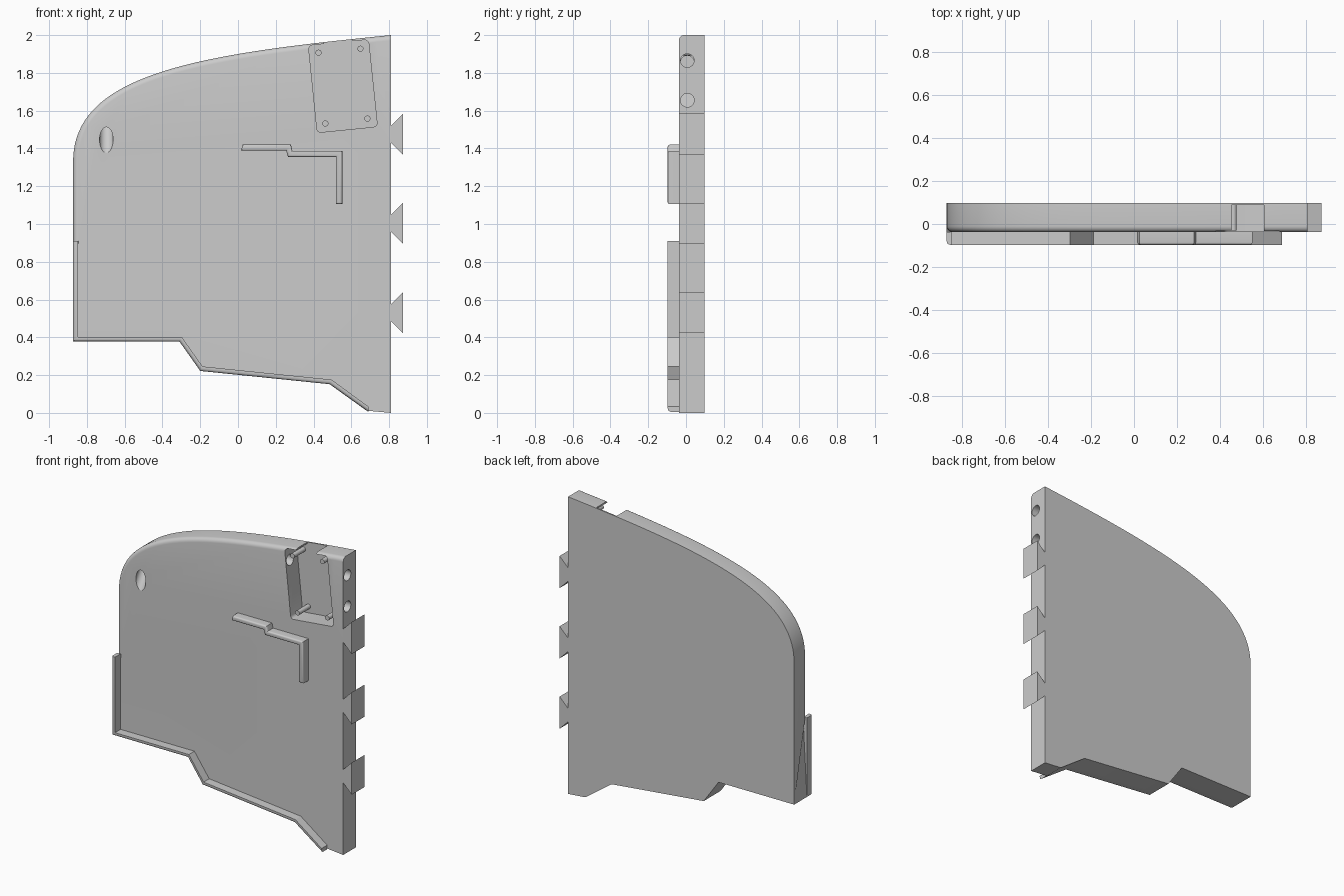
import bpy, bmesh, math
from mathutils import Vector

if "Cube" in bpy.data.objects:
    bpy.data.objects.remove(bpy.data.objects["Cube"])

FRONT, BACK, RAISED = -0.038, 0.097, -0.097


def prism(name, pts, y0, y1, width=0, pick=None, segments=4):
    """Extrude an x-z outline from y0 (front) to y1, bevelling the edges chosen by pick(a, b)."""
    bm = bmesh.new()
    face = bm.faces.new([bm.verts.new((x, y0, z)) for x, z in pts])
    ext = bmesh.ops.extrude_face_region(bm, geom=[face])["geom"]
    for v in ext:
        if isinstance(v, bmesh.types.BMVert):
            v.co.y = y1
    bmesh.ops.recalc_face_normals(bm, faces=bm.faces)
    if width:
        edges = [e for e in bm.edges if pick(e.verts[0].co, e.verts[1].co)]
        bmesh.ops.bevel(bm, geom=edges, offset=width, segments=segments,
                        profile=0.5, affect='EDGES', clamp_overlap=True)
    mesh = bpy.data.meshes.new(name)
    bm.to_mesh(mesh)
    bm.free()
    ob = bpy.data.objects.new(name, mesh)
    bpy.context.collection.objects.link(ob)
    return ob


def rod(name, loc, radius, length, rot):
    bpy.ops.mesh.primitive_cylinder_add(vertices=32, radius=radius, depth=length,
                                        location=loc, rotation=rot)
    ob = bpy.context.object
    ob.name = name
    return ob


def cut(target, cutter):
    mod = target.modifiers.new("cut", 'BOOLEAN')
    mod.operation, mod.solver, mod.object = 'DIFFERENCE', 'EXACT', cutter
    cutter.hide_render = True
    bpy.context.view_layer.update()
    with bpy.context.temp_override(object=target, active_object=target,
                                   selected_objects=[target]):
        bpy.ops.object.modifier_apply(modifier=mod.name)
    bpy.data.objects.remove(cutter, do_unlink=True)


def smooth(ob):
    bpy.ops.object.select_all(action='DESELECT')
    ob.select_set(True)
    bpy.context.view_layer.objects.active = ob
    bpy.ops.object.shade_smooth_by_angle(angle=math.radians(30))


# Panel outline: stepped bottom, dovetailed right edge, curved top
bottom = [(-0.873, 0.378), (-0.31, 0.378), (-0.20, 0.222),
          (0.485, 0.152), (0.68, 0.012), (0.81, 0.0)]
outline = list(bottom)
for c in (0.53, 1.003, 1.476):
    outline += [(0.81, c - 0.045), (0.873, c - 0.108), (0.873, c + 0.108), (0.81, c + 0.045)]
p = [Vector(q) for q in ((0.81, 2.0), (-0.2, 1.9), (-0.873, 1.8), (-0.873, 1.33))]
for i in range(41):
    t = i / 40
    u = 1 - t
    q = p[0] * u**3 + p[1] * 3 * u * u * t + p[2] * 3 * u * t * t + p[3] * t**3
    outline.append((q.x, q.y))
outline.append((-0.873, 0.91))


def upper_front(a, b):
    return (max(a.y, b.y) < FRONT + 0.001 and min(a.z, b.z) > 0.9
            and min(a.x, b.x) < 0.805 and abs(a.x - b.x) + abs(a.z - b.z) > 0.001)


panel = prism("panel", outline, FRONT, BACK, 0.028, upper_front, 5)

# Tilted recess with rounded corners, open through a slot at the top
corners = [(0.373, 1.945), (0.42, 1.484), (0.738, 1.516), (0.69, 1.976)]
cut(panel, prism("recess_cutter", corners, -0.2, 0.088, 0.02,
                 lambda a, b: abs(a.y - b.y) > 0.1))
cut(panel, prism("slot_cutter", [(0.455, 1.92), (0.605, 1.92), (0.605, 2.1), (0.455, 2.1)],
                 -0.2, 0.0879))

# Side holes, cable hole in the recess wall, slanted oval hole on the front
side = (0, math.pi / 2, 0)
for x, z, length in ((0.78, 1.865, 0.24), (0.78, 1.655, 0.2), (0.34, 1.855, 0.2)):
    cut(panel, rod("hole_cutter", (x, 0.007, z), 0.036, length, side))
cut(panel, rod("oval_cutter", (-0.697, FRONT, 1.445), 0.036, 0.22, (math.radians(-32), 0, 0)))
smooth(panel)

# Mounting posts in the recess
for i, (x, z) in enumerate(((0.426, 1.907), (0.648, 1.928), (0.685, 1.558), (0.463, 1.532))):
    smooth(rod(f"post_{i + 1}", (x, 0.031, z), 0.016, 0.122, (math.pi / 2, 0, 0)))

# Raised rim along the lower left and bottom edges
outer = [(-0.873, 0.91)] + bottom[:4] + [(0.69, 0.006)]
inner = [(0.69, 0.034), (0.495, 0.176), (-0.188, 0.246), (-0.298, 0.402),
         (-0.848, 0.402), (-0.848, 0.91)]


def rim_edge(a, b):
    def on_outer(v):
        return any(abs(v.x - x) + abs(v.z - z) < 0.001 for x, z in outer)
    return max(a.y, b.y) < RAISED + 0.001 and on_outer(a) and on_outer(b)


smooth(prism("rim", outer + inner, RAISED, FRONT, 0.016, rim_edge))

# Stepped raised ledge with rounded front edges
ledge = [(0.015, 1.388), (0.255, 1.388), (0.265, 1.355), (0.518, 1.355), (0.518, 1.105),
         (0.552, 1.105), (0.552, 1.387), (0.288, 1.387), (0.28, 1.42), (0.025, 1.42)]
smooth(prism("ledge", ledge, RAISED, FRONT, 0.011,
             lambda a, b: max(a.y, b.y) < RAISED + 0.001))
